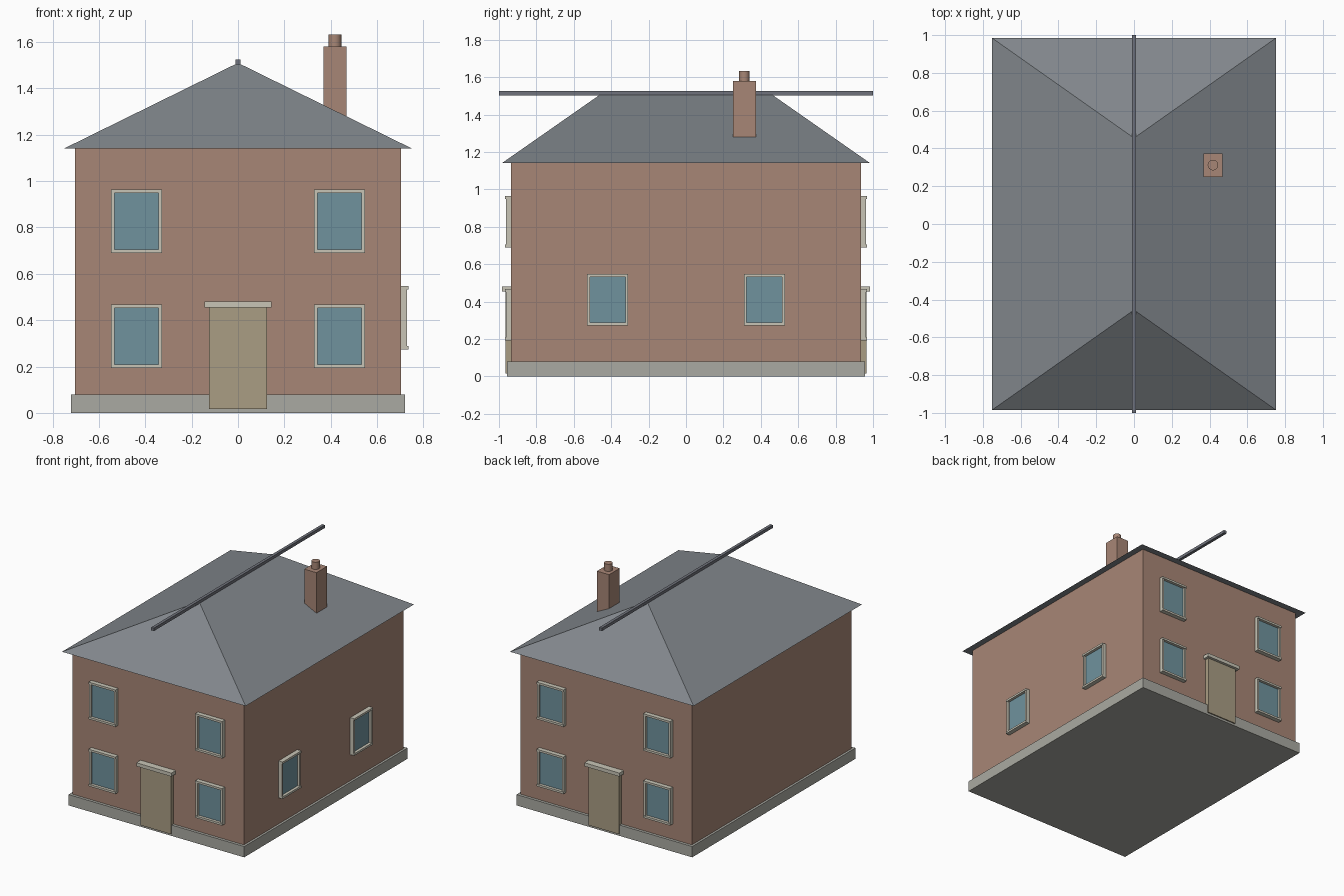
import bpy, bmesh
from math import pi
from mathutils import Matrix

if "Cube" in bpy.data.objects:
    bpy.data.objects.remove(bpy.data.objects["Cube"])


def mat(name, r, g, b):
    m = bpy.data.materials.new(name)
    m.diffuse_color = (r, g, b, 1)
    m.use_nodes = True
    m.node_tree.nodes["Principled BSDF"].inputs["Base Color"].default_value = m.diffuse_color
    return m


BRICK = mat("brick", 0.39, 0.24, 0.18)
SLATE = mat("slate", 0.22, 0.24, 0.26)
RIDGE = mat("ridge_tile", 0.16, 0.17, 0.2)
STONE = mat("stone", 0.40, 0.40, 0.36)
TRIM = mat("trim", 0.58, 0.56, 0.47)
GLASS = mat("glass", 0.16, 0.29, 0.34)
DOOR = mat("door_paint", 0.40, 0.34, 0.23)


def finish(name, bm, m, xf=None):
    if xf:
        bm.transform(xf)
    bmesh.ops.recalc_face_normals(bm, faces=bm.faces)
    me = bpy.data.meshes.new(name)
    bm.to_mesh(me)
    bm.free()
    me.materials.append(m)
    ob = bpy.data.objects.new(name, me)
    bpy.context.collection.objects.link(ob)
    return ob


def add_box(bm, x0, x1, y0, y1, z0, z1):
    c = ((x0 + x1) / 2, (y0 + y1) / 2, (z0 + z1) / 2)
    bmesh.ops.create_cube(bm, size=1, matrix=Matrix.Translation(c) @
                          Matrix.Diagonal((x1 - x0, y1 - y0, z1 - z0, 1)))


def boxes(name, m, *dims, xf=None):
    bm = bmesh.new()
    for d in dims:
        add_box(bm, *d)
    return finish(name, bm, m, xf)


# Body
boxes("plinth", STONE, (-0.72, 0.72, -0.956, 0.956, 0, 0.08))
boxes("walls", BRICK, (-0.703, 0.703, -0.935, 0.935, 0.08, 1.14))

# Hipped roof
bm = bmesh.new()
base = [bm.verts.new((x, y, 1.14)) for x, y in
        ((-0.752, -0.985), (0.752, -0.985), (0.752, 0.985), (-0.752, 0.985))]
r0, r1 = (bm.verts.new((0, y, 1.51)) for y in (-0.455, 0.455))
a, b, c, d = base
for f in (base, (a, b, r0), (b, c, r1, r0), (c, d, r1), (d, a, r0, r1)):
    bm.faces.new(f)
finish("roof", bm, SLATE)
boxes("ridge_bar", RIDGE, (-0.011, 0.011, -1, 1, 1.503, 1.525))

# Chimney and pot
boxes("chimney", BRICK, (0.368, 0.468, 0.25, 0.374, 1.2, 1.58))
bm = bmesh.new()
bmesh.ops.create_cone(bm, cap_ends=True, segments=24, radius1=0.028, radius2=0.028,
                      depth=0.075, matrix=Matrix.Translation((0.418, 0.312, 1.5955)))
pot = finish("chimney_pot", bm, BRICK)
for p in pot.data.polygons:
    p.use_smooth = len(p.vertices) == 4
for e in pot.data.edges:
    e.use_edge_sharp = abs(pot.data.vertices[e.vertices[0]].co.z -
                           pot.data.vertices[e.vertices[1]].co.z) < 0.01


# Window built facing -y with the wall plane at y = 0, then placed by xf
def window(name, x, z, xf):
    w, h, t = 0.11, 0.137, 0.015
    boxes(name + "_frame", TRIM,
          (x - w, x - w + t, -0.027, 0.005, z - h + t, z + h - t),
          (x + w - t, x + w, -0.027, 0.005, z - h + t, z + h - t),
          (x - w, x + w, -0.033, 0.005, z + h - t, z + h),
          (x - w, x + w, -0.033, 0.005, z - h, z - h + t), xf=xf)
    boxes(name + "_glass", GLASS,
          (x - w + t, x + w - t, -0.012, 0.005, z - h + t, z + h - t), xf=xf)


# Front and back are identical, each with four windows and a door
for side, ang in (("front", 0), ("back", pi)):
    xf = Matrix.Rotation(ang, 4, 'Z') @ Matrix.Translation((0, -0.935, 0))
    for i, x in enumerate((-0.437, 0.437)):
        window(f"{side}_upper_window_{i}", x, 0.827, xf)
        window(f"{side}_lower_window_{i}", x, 0.33, xf)
    boxes(side + "_door", DOOR, (-0.125, 0.125, -0.03, 0.005, 0.016, 0.455), xf=xf)
    boxes(side + "_door_lintel", TRIM,
          (-0.144, 0.144, -0.05, 0.005, 0.455, 0.481), xf=xf)

# Two windows on the right side only
xf = Matrix.Rotation(pi / 2, 4, 'Z') @ Matrix.Translation((0, -0.703, 0))
for i, y in enumerate((-0.419, 0.419)):
    window(f"side_window_{i}", y, 0.41, xf)
